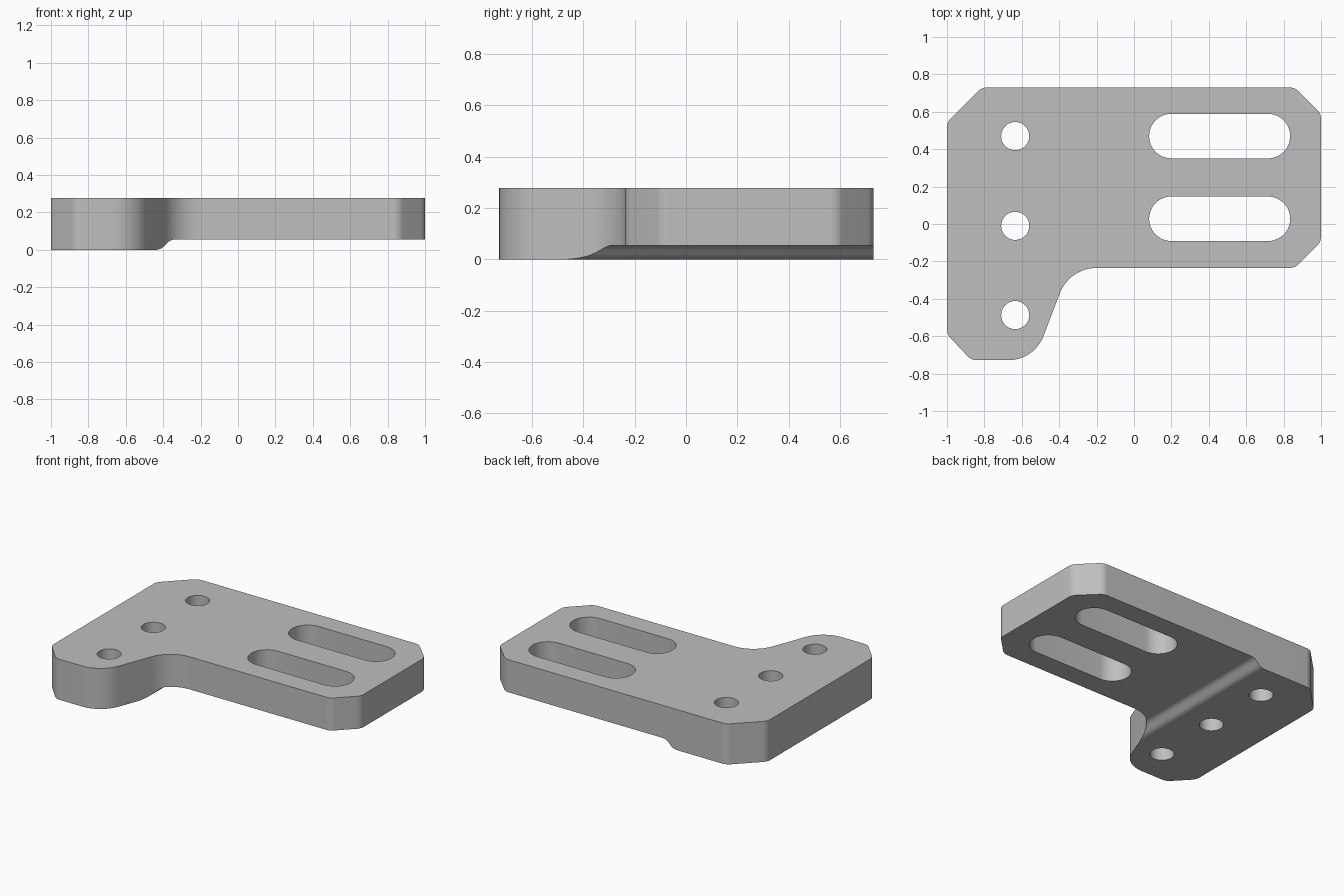
import bpy, bmesh, math
from mathutils import Vector

if "Cube" in bpy.data.objects:
    bpy.data.objects.remove(bpy.data.objects["Cube"])

TOP = 0.278
STEP = 0.055

grey = bpy.data.materials.new("plain grey")
grey.use_nodes = True
colour = (0.52, 0.52, 0.52, 1)
grey.diffuse_color = colour
grey.node_tree.nodes["Principled BSDF"].inputs["Base Color"].default_value = colour


def rounded(corners, steps=12):
    """Turn (x, y, radius) corners into a closed outline with filleted corners."""
    out = []
    for i, (x, y, r) in enumerate(corners):
        p = Vector((x, y))
        if r == 0:
            out.append(p)
            continue
        a = (Vector(corners[i - 1][:2]) - p).normalized()
        b = (Vector(corners[(i + 1) % len(corners)][:2]) - p).normalized()
        half = a.angle(b) / 2
        centre = p + (a + b).normalized() * r / math.sin(half)
        tangent = r / math.tan(half)
        start = (p + a * tangent - centre).normalized()
        end = (p + b * tangent - centre).normalized()
        out += [centre + start.slerp(end, k / steps) * r for k in range(steps + 1)]
    return out


def prism(name, outline, low, high, along="z"):
    """Extrude an outline along z (drawn in xy) or along y (drawn in xz)."""
    def place(p, h):
        return (p.x, p.y, h) if along == "z" else (p.x, h, p.y)
    bm = bmesh.new()
    face = bm.faces.new([bm.verts.new(place(p, low)) for p in outline])
    ext = bmesh.ops.extrude_face_region(bm, geom=[face])
    moved = [v for v in ext["geom"] if isinstance(v, bmesh.types.BMVert)]
    shift = (0, 0, high - low) if along == "z" else (0, high - low, 0)
    bmesh.ops.translate(bm, verts=moved, vec=shift)
    bmesh.ops.recalc_face_normals(bm, faces=bm.faces)
    mesh = bpy.data.meshes.new(name)
    bm.to_mesh(mesh)
    bm.free()
    mesh.materials.append(grey)
    obj = bpy.data.objects.new(name, mesh)
    bpy.context.collection.objects.link(obj)
    return obj


def slot(name, x, y, half_x, half_y):
    """Vertical cutter with fully rounded ends."""
    r = half_y * 0.998
    box = [(x + sx * half_x, y + sy * half_y, r)
           for sx, sy in ((-1, -1), (1, -1), (1, 1), (-1, 1))]
    return prism(name, rounded(box), -0.2, TOP + 0.2)


# Bracket plate with bevelled corners and a curved neck
c = 0.07
bracket = prism("bracket_plate", rounded([
    (-1, 0.545, c), (-1, -0.59, c), (-0.87, -0.728, c),
    (-0.533, -0.728, 0.2), (-0.345, -0.235, 0.21),
    (0.86, -0.235, c), (1, -0.095, c), (1, 0.59, c),
    (0.86, 0.73, c), (-0.815, 0.73, c)]), 0, TOP)

# Underside relief that leaves a thicker pad on the right
cutters = [prism("underside_relief", rounded([
    (-0.415, -0.2, 0), (-0.47, -0.2, 0), (-0.47, 0, 0), (-0.415, 0, 0.06),
    (-0.36, STEP, 0.06), (1.2, STEP, 0), (1.2, -0.2, 0)]), -1, 1, "y")]

# Three bolt holes and two long slots
for y in (0.47, -0.01, -0.487):
    cutters.append(slot("bolt_hole", -0.635, y, 0.075, 0.075))
for y in (0.47, 0.028):
    cutters.append(slot("long_slot", 0.458, y, 0.377, 0.119))

bpy.context.view_layer.objects.active = bracket
bracket.select_set(True)
for cutter in cutters:
    cutter.hide_render = True
    mod = bracket.modifiers.new(cutter.name, "BOOLEAN")
    mod.operation = "DIFFERENCE"
    mod.solver = "EXACT"
    mod.object = cutter
    bpy.ops.object.modifier_apply(modifier=mod.name)
    bpy.data.objects.remove(cutter)

bpy.ops.object.shade_smooth_by_angle(angle=math.radians(30))
